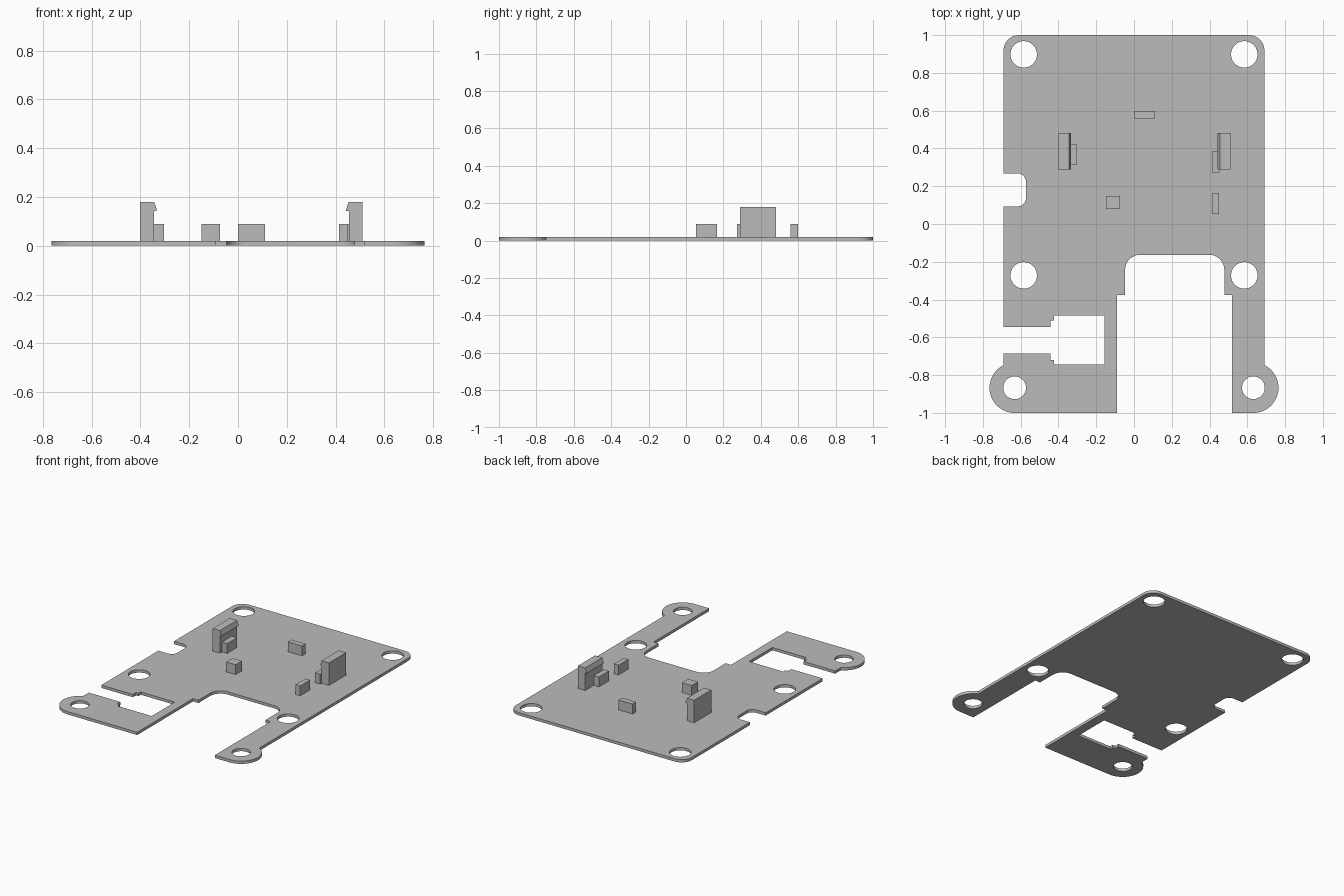
import bpy
import bmesh
import math

THICK = 0.02

cube = bpy.data.objects.get("Cube")
if cube:
    bpy.data.objects.remove(cube, do_unlink=True)

grey = bpy.data.materials.new("plain_grey")
grey.use_nodes = True
COLOUR = (0.5, 0.5, 0.5, 1)
grey.diffuse_color = COLOUR
grey.node_tree.nodes["Principled BSDF"].inputs["Base Color"].default_value = COLOUR


def arc(cx, cy, r, start, end, steps=14):
    """Points along an arc, angles in degrees."""
    angles = [math.radians(start + (end - start) * i / steps) for i in range(steps + 1)]
    return [(cx + r * math.cos(a), cy + r * math.sin(a)) for a in angles]


def add_object(name, bm):
    bmesh.ops.recalc_face_normals(bm, faces=bm.faces)
    mesh = bpy.data.meshes.new(name)
    bm.to_mesh(mesh)
    bm.free()
    mesh.materials.clear()
    mesh.materials.append(grey)
    obj = bpy.data.objects.new(name, mesh)
    bpy.context.collection.objects.link(obj)
    return obj


def flat_plate(name, loops):
    """Fill the first loop, leave the others as holes, and give it thickness."""
    curve = bpy.data.curves.new(name + "_outline", "CURVE")
    curve.dimensions = "2D"
    curve.fill_mode = "BOTH"
    curve.extrude = THICK / 2
    for loop in loops:
        spline = curve.splines.new("POLY")
        spline.points.add(len(loop) - 1)
        for point, (x, y) in zip(spline.points, loop):
            point.co = (x, y, 0, 1)
        spline.use_cyclic_u = True
    helper = bpy.data.objects.new(name + "_outline", curve)
    bpy.context.collection.objects.link(helper)
    graph = bpy.context.evaluated_depsgraph_get()
    mesh = bpy.data.meshes.new_from_object(helper.evaluated_get(graph))
    bm = bmesh.new()
    bm.from_mesh(mesh)
    bpy.data.objects.remove(helper)
    bpy.data.meshes.remove(mesh)
    bmesh.ops.remove_doubles(bm, verts=bm.verts, dist=0.0001)
    bmesh.ops.translate(bm, verts=bm.verts, vec=(0, 0, THICK / 2))
    return add_object(name, bm)


def prism(name, profile, y0, y1):
    """Extrude an x-z profile from y0 to y1."""
    bm = bmesh.new()
    face = bm.faces.new([bm.verts.new((x, y0, z)) for x, z in profile])
    new = bmesh.ops.extrude_face_region(bm, geom=[face])["geom"]
    verts = [v for v in new if isinstance(v, bmesh.types.BMVert)]
    bmesh.ops.translate(bm, verts=verts, vec=(0, y1 - y0, 0))
    return add_object(name, bm)


# Board outline, anticlockwise from the back right corner
EAR_X, EAR_Y, EAR_R, SIDE = 0.632, -0.867, 0.133, 0.69
ear_turn = math.degrees(math.acos((SIDE - EAR_X) / EAR_R))
outline = arc(0.61, 0.92, 0.08, 0, 90) + arc(-0.61, 0.92, 0.08, 90, 180)
# side notch
outline += [(-SIDE, 0.268)] + arc(-0.617, 0.223, 0.045, 90, 0)
outline += arc(-0.617, 0.138, 0.045, 0, -90) + [(-SIDE, 0.093)]
# stepped slot and window
slot = [(-SIDE, -0.545), (-0.443, -0.545), (-0.443, -0.51), (-0.423, -0.51),
        (-0.423, -0.485), (-0.155, -0.485)]
SLOT_MID = -0.615
outline += slot + [(x, 2 * SLOT_MID - y) for x, y in reversed(slot)]
# right ear, front bay, left ear
outline += arc(-EAR_X, EAR_Y, EAR_R, 180 - ear_turn, 270, 32)
outline += [(-0.09, -1), (-0.09, -0.376), (-0.047, -0.376)]
outline += arc(0.033, -0.243, 0.08, 180, 90) + arc(0.398, -0.243, 0.08, 90, 0)
outline += [(0.478, -0.376), (0.518, -0.376), (0.518, -1)]
outline += arc(EAR_X, EAR_Y, EAR_R, -90, ear_turn, 32)

# Screw holes
holes = []
for side in (-1, 1):
    for x, y, r in ((0.584, 0.898, 0.07), (0.584, -0.272, 0.07), (EAR_X, EAR_Y, 0.06)):
        holes.append(arc(side * x, y, r, 0, 360, 48)[:-1])

board = flat_plate("board", [outline] + holes)
bpy.context.view_layer.objects.active = board
board.select_set(True)
bpy.ops.object.shade_smooth_by_angle(angle=math.radians(30))
board.select_set(False)

# Snap clips: upright wall with a hooked lip facing inward
for name, outer, inward in (("right_clip", -0.401, 1), ("left_clip", 0.511, -1)):
    shape = [(0, THICK), (0, 0.18), (0.057, 0.18), (0.068, 0.15), (0.068, 0.143),
             (0.057, 0.143), (0.057, THICK)]
    prism(name, [(outer + inward * x, z) for x, z in shape], 0.289, 0.481)

# Locating blocks
blocks = {
    "right_stop_block": (-0.344, -0.304, 0.313, 0.423),
    "left_stop_block": (0.413, 0.453, 0.273, 0.386),
    "left_front_block": (0.413, 0.45, 0.054, 0.165),
    "front_block": (-0.149, -0.074, 0.08, 0.149),
    "back_block": (0, 0.111, 0.558, 0.598),
}
for name, (x0, x1, y0, y1) in blocks.items():
    prism(name, [(x0, THICK), (x0, 0.09), (x1, 0.09), (x1, THICK)], y0, y1)
